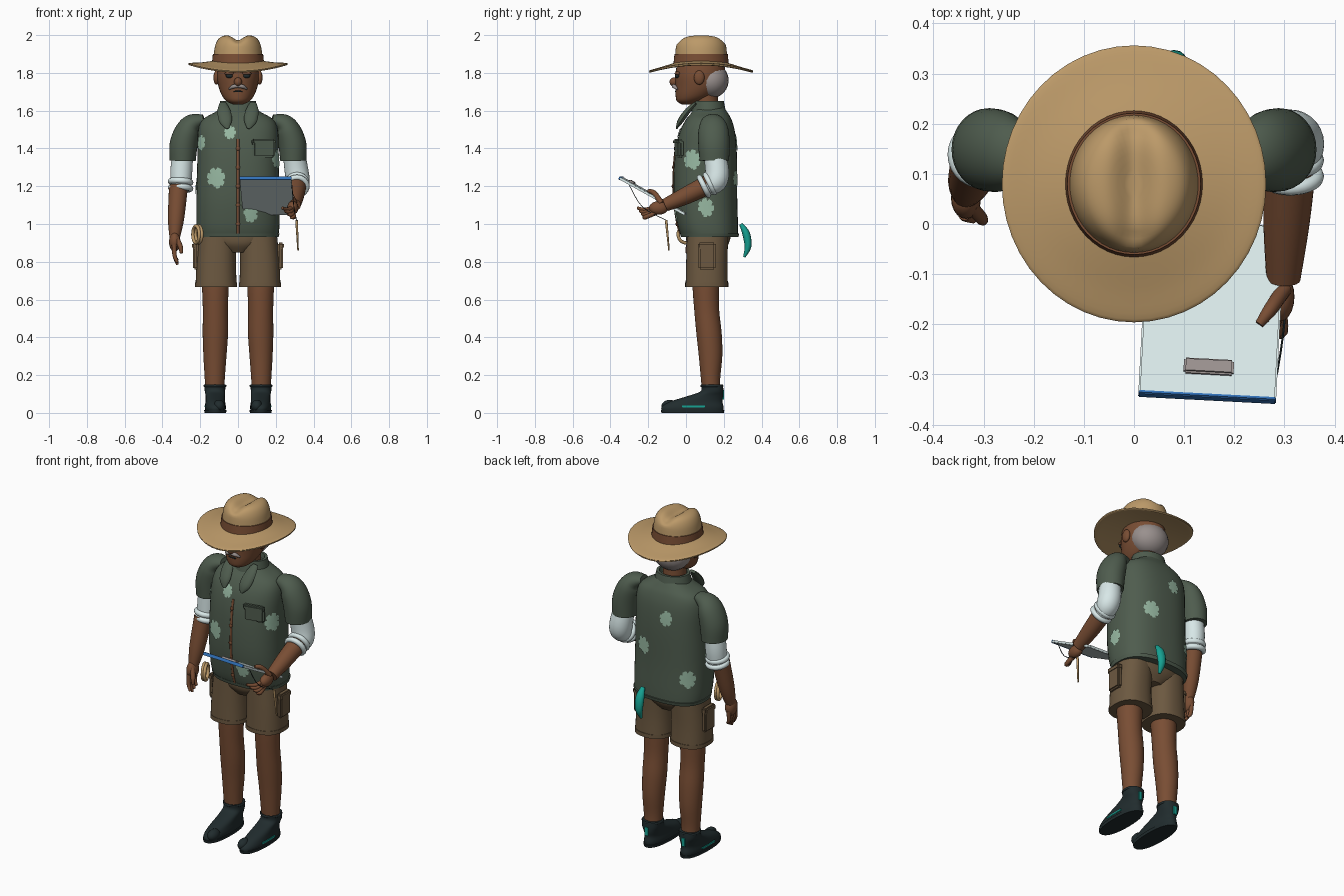
import bpy, bmesh
from math import sin, cos, pi, exp, radians
from mathutils import Vector, Matrix
from mathutils.bvhtree import BVHTree

if "Cube" in bpy.data.objects:
    bpy.data.objects.remove(bpy.data.objects["Cube"])


def material(name, *rgb):
    m = bpy.data.materials.new(name)
    m.use_nodes = True
    m.diffuse_color = (*rgb, 1)
    m.node_tree.nodes["Principled BSDF"].inputs["Base Color"].default_value = (*rgb, 1)
    return m


SKIN = material("warm brown", .19, .075, .034)
GREEN = material("shirt green", .077, .107, .076)
KHAKI = material("shorts khaki", .15, .099, .052)
WHITE = material("pale white", .7, .82, .82)
DARK = material("shoe black", .015, .025, .027)
TEAL = material("teal", .008, .36, .29)
STRAW = material("straw tan", .5, .32, .14)
GREY = material("hair grey", .32, .28, .27)
LEAF = material("leaf green", .31, .48, .36)
BLUE = material("board blue", .03, .16, .47)


def finish(name, bm, mat):
    bmesh.ops.recalc_face_normals(bm, faces=bm.faces)
    me = bpy.data.meshes.new(name)
    bm.to_mesh(me)
    bm.free()
    me.materials.append(mat)
    for p in me.polygons:
        p.use_smooth = True
    me.set_sharp_from_angle(angle=radians(40))
    ob = bpy.data.objects.new(name, me)
    bpy.context.collection.objects.link(ob)
    return ob


def smooth_rings(rings, steps):
    # Catmull-Rom interpolation between rings
    r = [Vector(q) for q in rings]
    out = []
    for i in range(len(r) - 1):
        a, b, c, d = r[max(i - 1, 0)], r[i], r[i + 1], r[min(i + 2, len(r) - 1)]
        for k in range(steps):
            t = k / steps
            out.append(b + (c - a) * (t / 2) + (a * 2 - b * 5 + c * 4 - d) * (t * t / 2)
                       + (b * 3 - a - c * 3 + d) * (t ** 3 / 2))
    return out + [r[-1]]


def loft(name, rings, mat, n=32, p=2, steps=4, along=False, bend=None):
    # rings are (x, y, z, rx, ry); along turns each ring to face the path
    rings = smooth_rings(rings, steps)
    bm, loops = bmesh.new(), []
    for i, q in enumerate(rings):
        rot = Matrix.Identity(3)
        if along:
            d = rings[min(i + 1, len(rings) - 1)] - rings[max(i - 1, 0)]
            rot = Vector((0, 0, 1)).rotation_difference(Vector(d[:3])).to_matrix()
        loop = []
        for k in range(n):
            c, s = cos(2 * pi * k / n), sin(2 * pi * k / n)
            f = (abs(c) ** p + abs(s) ** p) ** (-1 / p)
            co = Vector(q[:3]) + rot @ Vector((c * f * q[3], s * f * q[4], 0))
            loop.append(bm.verts.new(bend(co) if bend else co))
        loops.append(loop)
    for a, b in zip(loops, loops[1:]):
        for k in range(n):
            bm.faces.new((a[k], a[k - 1], b[k - 1], b[k]))
    bm.faces.new(loops[0])
    bm.faces.new(loops[-1])
    return finish(name, bm, mat)


def tube(name, pts, radii, mat, flat=1, n=12):
    return loft(name, [(*q, r, r * flat) for q, r in zip(pts, radii)], mat, n, along=True)


def ball(name, loc, scale, mat):
    bm = bmesh.new()
    bmesh.ops.create_uvsphere(bm, u_segments=20, v_segments=12, radius=1,
                              matrix=Matrix.LocRotScale(Vector(loc), None, Vector(scale)))
    return finish(name, bm, mat)


def box(name, loc, size, mat, rot=Matrix.Identity(3), bevel=.004):
    bm = bmesh.new()
    m = Matrix.LocRotScale(Vector(loc), rot.to_quaternion(), Vector(size))
    bmesh.ops.create_cube(bm, size=1, matrix=m)
    bmesh.ops.bevel(bm, geom=bm.edges[:], offset=bevel, segments=2, affect='EDGES')
    return finish(name, bm, mat)


def ring(name, loc, axis, major, minor, mat):
    rot = Vector((0, 0, 1)).rotation_difference(Vector(axis)).to_matrix()
    n, m, bm = 28, 10, bmesh.new()
    v = [[bm.verts.new(Vector(loc) + rot @ Vector((
        (major + minor * cos(2 * pi * j / m)) * cos(2 * pi * i / n),
        (major + minor * cos(2 * pi * j / m)) * sin(2 * pi * i / n),
        minor * sin(2 * pi * j / m)))) for j in range(m)] for i in range(n)]
    for i in range(n):
        for j in range(m):
            bm.faces.new((v[i][j], v[i - 1][j], v[i - 1][j - 1], v[i][j - 1]))
    return finish(name, bm, mat)


# Shirt body
torso = loft("shirt_body", [
    (0, .125, .935, .213, .15), (0, .115, 1, .22, .16), (0, .103, 1.15, .22, .168),
    (0, .105, 1.35, .215, .165), (0, .112, 1.48, .213, .148), (0, .12, 1.55, .19, .122),
    (0, .125, 1.59, .125, .095), (0, .125, 1.62, .08, .075)], GREEN, 48, 2.5)
loft("shirt_hem", [(0, .125, .93, .215, .152), (0, .125, .95, .22, .157)], GREEN, 48, 2.5, 1)
bvh = BVHTree.FromPolygons([v.co for v in torso.data.vertices],
                           [tuple(f.vertices) for f in torso.data.polygons])


def on_shirt(origin, n, lift):
    hit = bvh.ray_cast(origin + n, -n)[0]
    return (hit if hit else origin) + n * lift


# Printed leaves, notched like a split leaf and laid on the cloth
def leaf(i, x, y, z, turn, size, tilt):
    a, n = radians(turn), 40
    out, side = Vector((sin(a), -cos(a), 0)), Vector((cos(a), sin(a), 0))
    bm, loops = bmesh.new(), []
    for f in (.4, .75, 1):
        loop = []
        for k in range(n):
            t = 2 * pi * k / n
            r = size * (1 + .18 * cos(t)) * (1 - .35 * exp(-((t - pi) / .3) ** 2))
            if f == 1 and k % 5 == 2:
                r *= .76
            u, v = f * r * .85 * sin(t + tilt), f * r * cos(t + tilt)
            loop.append(bm.verts.new(on_shirt(Vector((x, y, z + v)) + side * u, out, .005)))
        loops.append(loop)
    for p, q in zip(loops, loops[1:]):
        for k in range(n):
            bm.faces.new((p[k], p[k - 1], q[k - 1], q[k]))
    bm.faces.new(loops[0])
    finish(f"leaf_print_{i}", bm, LEAF)


for i, spec in enumerate([
        (-.045, .1, 1.49, 0, .036, 2.6), (-.12, .1, 1.235, 0, .056, .5),
        (.06, .1, 1.05, 0, .045, 1.2), (.12, .06, 1.33, 70, .055, .3),
        (.1, .1, 1.08, 90, .05, .8), (.1, .1, 1.23, 180, .052, .4),
        (-.05, .1, 1.44, 180, .045, 2.5), (-.12, .15, 1.08, -150, .052, .6),
        (-.12, .07, 1.42, -60, .045, .2), (-.1, .1, 1.2, -90, .05, 1)]):
    leaf(i, *spec)

# Placket, buttons, chest pocket
FRONT = Vector((0, -1, 0))
front = [on_shirt(Vector((0, .1, .95 + .05 * k)), FRONT, .001) for k in range(11)]
tube("placket", front, [.007] * 11, SKIN, .7)
for k in range(1, 11, 2):
    ball(f"button_{k}", front[k] + FRONT * .004, (.011, .005, .011), SKIN)
box("chest_pocket", (.135, -.037, 1.4), (.12, .03, .095), GREEN, Matrix.Rotation(.2, 3, 'Z'), .01)
box("pocket_flap", (.135, -.043, 1.435), (.125, .03, .03), GREEN, Matrix.Rotation(.2, 3, 'Z'), .008)

# Collar and neck
loft("collar", [(0, .12, 1.575, .11, .095), (0, .12, 1.65, .095, .08),
                (0, .12, 1.65, .08, .066), (0, .12, 1.6, .07, .06)], GREEN, steps=1)
loft("neck", [(0, .11, 1.57, .065, .065), (0, .1, 1.72, .062, .065)], SKIN, steps=1)

# Head
loft("head", [(0, .01, 1.632, .025, .03), (0, .02, 1.65, .06, .068), (0, .045, 1.68, .085, .1),
              (0, .07, 1.73, .104, .126), (0, .075, 1.79, .112, .132),
              (0, .08, 1.86, .105, .125)], SKIN)
ball("hair", (0, .13, 1.76), (.109, .096, .095), GREY)
ball("nose", (0, -.063, 1.752), (.021, .024, .024), SKIN)
ball("mouth", (0, -.052, 1.702), (.025, .006, .005), DARK)
for s, side in ((-1, "right"), (1, "left")):
    ball(f"{side}_ear", (s * .114, .07, 1.775), (.016, .028, .038), SKIN)
    ball(f"{side}_eye", (s * .045, -.046, 1.785), (.02, .012, .013), DARK)
    ball(f"{side}_eyelid", (s * .045, -.044, 1.797), (.026, .016, .01), SKIN)
    tube(f"{side}_moustache", [(s * .048, -.046, 1.714), (s * .025, -.062, 1.728),
                               (0, -.066, 1.73)], [.004, .011, .008], GREY)

# Hat
def droop(v):
    return v - Vector((0, 0, .04 * ((v.y - .08) / .275) ** 2))


def dent(v):
    return v - Vector((0, 0, .028 * exp(-(v.x / .035) ** 2) * max(0, min(1, (v.z - 1.95) / .04))))


loft("hat_brim", [(0, .08, 1.842, .11, .12), (0, .08, 1.84, .2, .21), (0, .08, 1.84, .255, .268),
                  (0, .08, 1.847, .262, .274), (0, .08, 1.853, .257, .27), (0, .08, 1.855, .2, .21),
                  (0, .08, 1.865, .12, .13)], STRAW, 48, bend=droop)
loft("hat_crown", [(0, .08, 1.85, .132, .14), (0, .08, 1.9, .128, .137), (0, .08, 1.95, .119, .13),
                   (0, .08, 1.985, .098, .11), (0, .08, 2, .06, .075),
                   (0, .08, 2, .01, .02)], STRAW, 48, bend=dent)
loft("hat_band", [(0, .08, 1.842, .139, .147), (0, .08, 1.9, .133, .141)], SKIN, 48, steps=1)

# Paired limbs and clothing
for s, side in ((-1, "right"), (1, "left")):
    tube(f"{side}_lapel", [(s * .055, -.05, 1.505), (s * .065, -.03, 1.545), (s * .075, .01, 1.6),
                           (s * .08, .05, 1.64)], [.008, .034, .034, .018], GREEN, .45)
    loft(f"{side}_sleeve", [(s * .293, .15, 1.335, .069, .078), (s * .288, .148, 1.42, .074, .083),
                            (s * .265, .145, 1.495, .066, .08), (s * .235, .14, 1.535, .05, .065),
                            (s * .18, .135, 1.555, .025, .04)], GREEN, along=True)
    loft(f"{side}_shorts_leg", [(s * .116, .11, .67, .109, .112), (s * .115, .11, .8, .104, .109),
                                (s * .107, .115, .96, .098, .11)], KHAKI, p=2.4)
    loft(f"{side}_shorts_hem", [(s * .116, .11, .667, .111, .114), (s * .116, .11, .69, .111, .114)],
         KHAKI, p=2.4, steps=1)
    box(f"{side}_cargo_pocket", (s * .224, .11, .83), (.03, .09, .14), KHAKI, bevel=.008)
    box(f"{side}_cargo_flap", (s * .226, .11, .885), (.034, .095, .035), KHAKI, bevel=.008)
    loft(f"{side}_leg", [(s * .122, .135, .1, .05, .048), (s * .123, .13, .18, .053, .051),
                         (s * .122, .13, .3, .061, .062), (s * .12, .122, .42, .067, .067),
                         (s * .12, .11, .54, .066, .066), (s * .12, .105, .66, .07, .07),
                         (s * .12, .105, .74, .07, .07)], SKIN)
    loft(f"{side}_shoe", [(s * .12, .035, .004, .052, .16), (s * .12, .035, .03, .056, .164),
                          (s * .12, .055, .06, .052, .138), (s * .12, .105, .09, .051, .093),
                          (s * .122, .138, .115, .054, .06), (s * .122, .138, .15, .056, .058)], DARK, p=2.3)
    loft(f"{side}_sole", [(s * .12, .035, 0, .057, .165), (s * .12, .035, .016, .06, .168)], DARK, p=2.3, steps=1)
    ring(f"{side}_shoe_cuff", (s * .122, .137, .143), (0, 0, 1), .054, .007, DARK)
    ball(f"{side}_big_toe", (s * .1, -.085, .036), (.03, .045, .033), DARK)
    box(f"{side}_shoe_stripe", (s * .174, .04, .034), (.008, .12, .012), TEAL, bevel=.002)
    box(f"{side}_heel_tab", (s * .122, .198, .095), (.024, .008, .05), TEAL, bevel=.002)
loft("shorts_hips", [(0, .115, .85, .07, .08), (0, .115, .89, .15, .108), (0, .118, .93, .2, .118),
                     (0, .12, .97, .2, .118)], KHAKI, p=2.3)

# Right arm hanging
tube("right_undersleeve", [(-.303, .14, 1.19), (-.3, .147, 1.28), (-.292, .148, 1.38)],
     [.054, .058, .055], WHITE, n=28)
for k in range(2):
    ring(f"right_cuff_{k}", (-.304, .138, 1.19 + .033 * k), (.06, .15, 1), .052, .016, WHITE)
tube("right_forearm", [(-.335, .06, .93), (-.328, .085, 1.03), (-.315, .125, 1.2)],
     [.028, .043, .05], SKIN, n=24)
ball("right_palm", (-.335, .052, .905), (.03, .042, .052), SKIN)
for k in range(4):
    y = .02 + .02 * k
    tube(f"right_finger_{k}", [(-.32, y - .012, .785 + .012 * abs(k - 1)), (-.335, y - .005, .83),
                               (-.338, y, .89)], [.007, .011, .013], SKIN)
tube("right_thumb", [(-.3, .005, .845), (-.305, .012, .88), (-.325, .035, .925)], [.008, .013, .014], SKIN)

# Left arm bent under the board
tube("left_undersleeve", [(.313, .115, 1.2), (.318, .155, 1.225), (.31, .165, 1.28), (.295, .15, 1.38)],
     [.05, .061, .063, .058], WHITE, n=28)
for k in range(2):
    ring(f"left_cuff_{k}", (.312, .095 + .032 * k, 1.2 + .014 * k), (0, .26, .13), .052, .015, WHITE)
tube("left_forearm", [(.298, -.11, 1.1), (.304, 0, 1.15), (.312, .12, 1.21)], [.034, .046, .052], SKIN, n=24)
ball("left_palm", (.29, -.145, 1.085), (.03, .05, .036), SKIN)
for k in range(4):
    tube(f"left_finger_{k}", [(.235 + .014 * k, -.255 + .012 * k, 1.085 - .016 * k),
                              (.265 + .01 * k, -.215, 1.075 - .013 * k), (.29, -.16, 1.09 - .01 * k)],
         [.008, .012, .013], SKIN)
tube("left_thumb", [(.25, -.2, 1.175), (.272, -.17, 1.165), (.3, -.13, 1.11)], [.009, .014, .015], SKIN)

# Clipboard, in its own tilted frame
tilt = Matrix.Rotation(radians(-3), 3, 'Z') @ Matrix.Rotation(radians(-29), 3, 'X')
mid = Vector((.155, -.172, 1.147))
box("clipboard", mid, (.275, .395, .014), WHITE, tilt, .003)
box("clipboard_edge", mid + tilt @ Vector((0, -.198, 0)), (.275, .008, .018), BLUE, tilt, .002)
box("clipboard_clip", mid + tilt @ Vector((0, -.135, .011)), (.1, .034, .012), GREY, tilt)
tube("pencil", [(.318, -.09, .86), (.31, -.105, 1.02)], [.004, .007], STRAW)
tube("pencil_string", [(.31, -.105, 1.02), (.296, -.23, 1.09), (.285, -.3, 1.205)], [.002] * 3, DARK, n=6)

# Items carried at the belt
tube("back_cloth", [(.08, .308, .825), (.08, .328, .88), (.08, .318, .95), (.08, .29, 1.0)],
     [.008, .022, .025, .012], TEAL, .8)
for k in range(2):
    ring(f"rope_coil_{k}", (-.208 - .014 * k, 0, .945), (1, .4, 0), .045, .009, STRAW)
